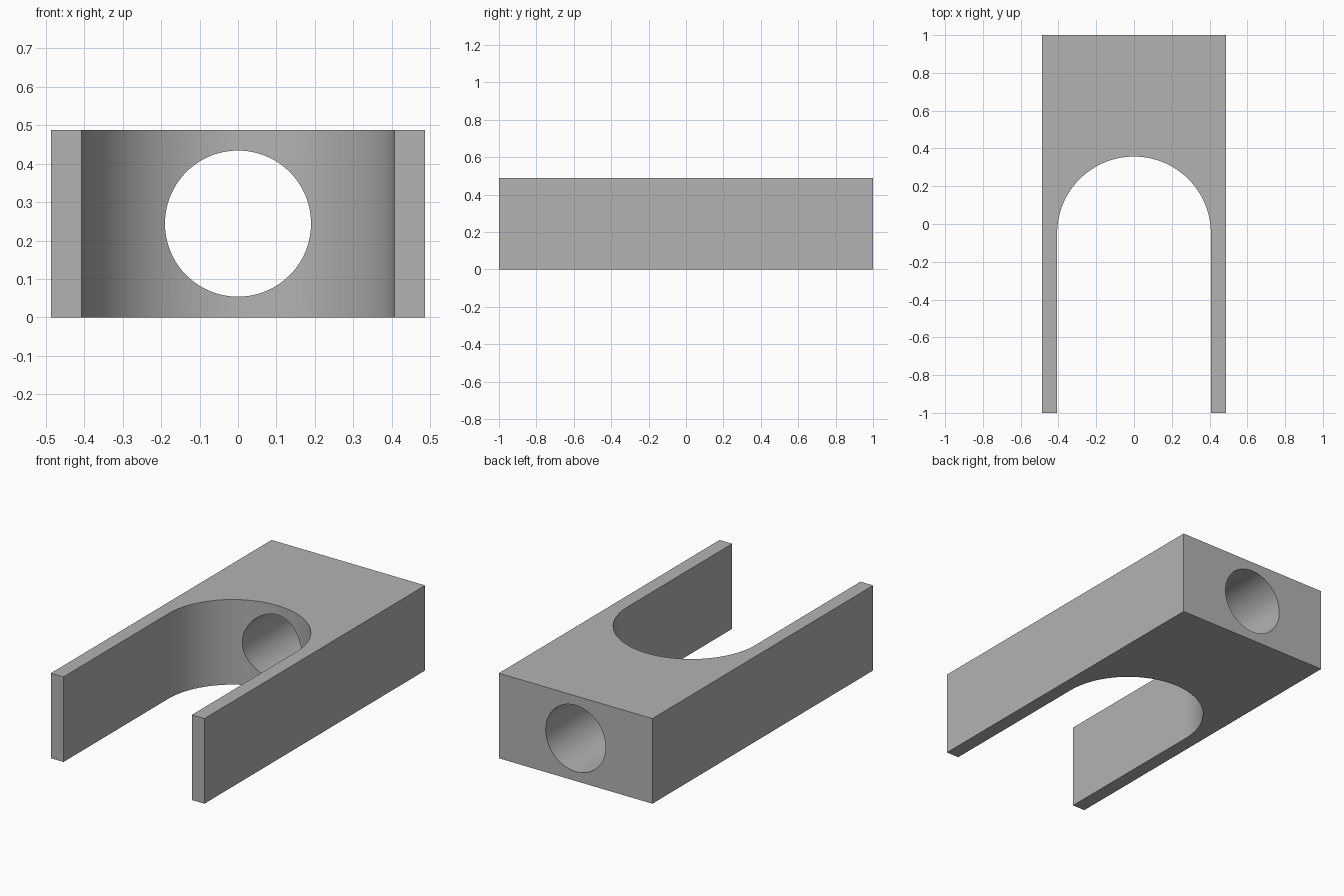
import bpy, bmesh
from math import sin, cos, pi

cube = bpy.data.objects.get("Cube")
if cube:
    bpy.data.objects.remove(cube, do_unlink=True)

HALF_W, HEIGHT = 0.487, 0.488
SLOT_R, SLOT_Y = 0.407, -0.05
HOLE_R = 0.19
ARC_STEPS = 64

# Plain grey material
grey = bpy.data.materials.new("plain_grey")
grey.use_nodes = True
colour = (0.45, 0.45, 0.45, 1)
grey.diffuse_color = colour
grey.node_tree.nodes["Principled BSDF"].inputs["Base Color"].default_value = colour

# Fork body: U-shaped outline with a round-ended slot, extruded upward
arc = [(SLOT_R * cos(pi * i / ARC_STEPS), SLOT_Y + SLOT_R * sin(pi * i / ARC_STEPS))
       for i in range(ARC_STEPS + 1)]
outline = [(SLOT_R, -1), (HALF_W, -1), (HALF_W, 1), (-HALF_W, 1),
           (-HALF_W, -1), (-SLOT_R, -1)] + arc[::-1]
bm = bmesh.new()
base = bm.faces.new([bm.verts.new((x, y, 0)) for x, y in outline])
top = bmesh.ops.extrude_face_region(bm, geom=[base])["geom"]
bmesh.ops.translate(bm, vec=(0, 0, HEIGHT),
                    verts=[v for v in top if isinstance(v, bmesh.types.BMVert)])
bmesh.ops.recalc_face_normals(bm, faces=bm.faces[:])
mesh = bpy.data.meshes.new("fork_body")
bm.to_mesh(mesh)
bm.free()
mesh.materials.append(grey)
body = bpy.data.objects.new("fork_body", mesh)
bpy.context.collection.objects.link(body)

# Round bore through the solid end
bpy.ops.mesh.primitive_cylinder_add(vertices=96, radius=HOLE_R, depth=1.5,
                                    location=(0, 0.75, HEIGHT / 2),
                                    rotation=(pi / 2, 0, 0))
cutter = bpy.context.object
cutter.name = "bore_cutter"
cutter.hide_render = True
cutter.data.materials.append(grey)

bore = body.modifiers.new("bore", "BOOLEAN")
bore.operation = "DIFFERENCE"
bore.solver = "EXACT"
bore.object = cutter

bpy.ops.object.select_all(action="DESELECT")
body.select_set(True)
bpy.context.view_layer.objects.active = body
bpy.ops.object.modifier_apply(modifier="bore")
bpy.data.objects.remove(cutter, do_unlink=True)

# Smooth curved walls, crisp edges
bpy.ops.object.shade_smooth_by_angle(angle=pi / 6)
